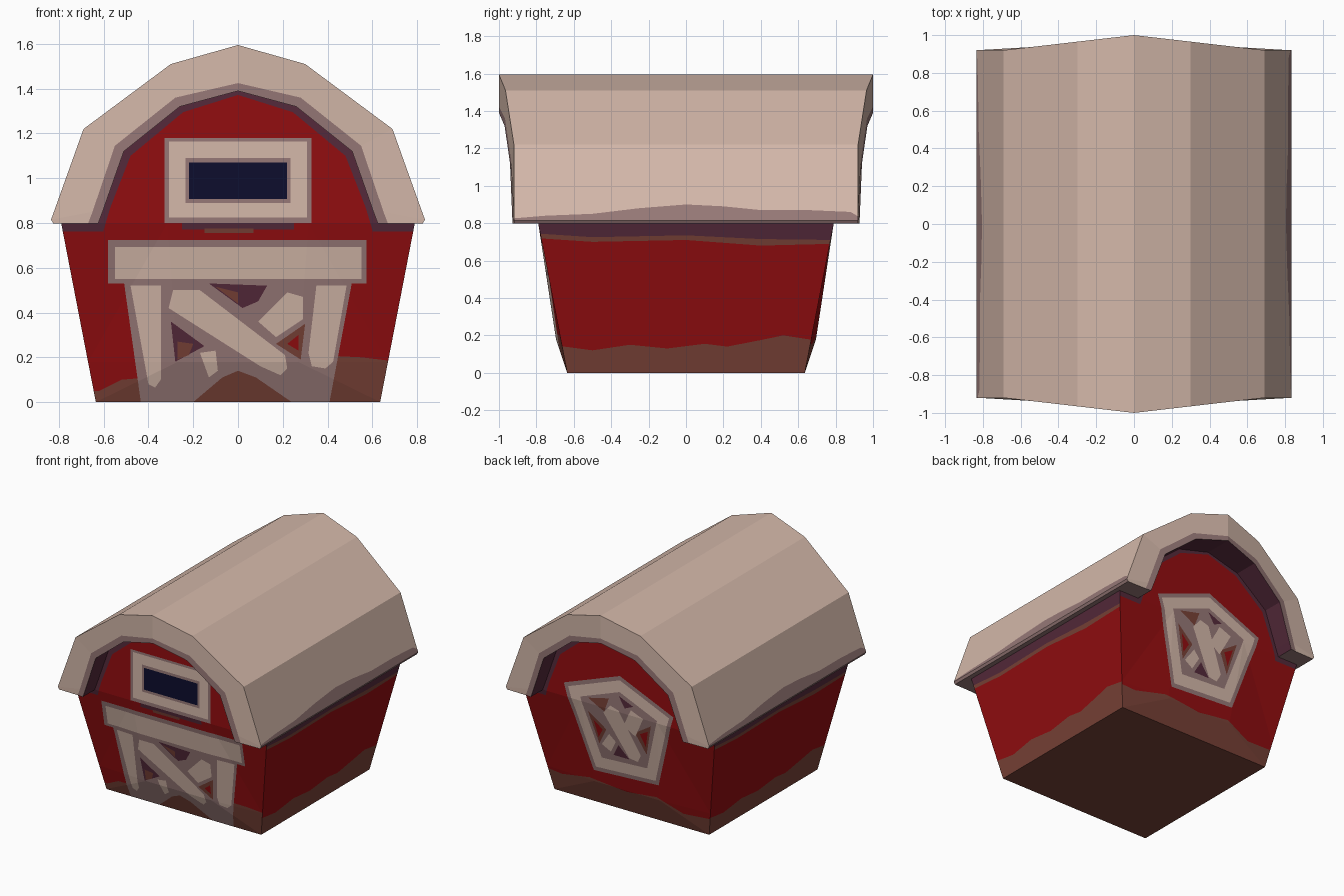
import bpy, bmesh
from mathutils import Vector

if "Cube" in bpy.data.objects:
    bpy.data.objects.remove(bpy.data.objects["Cube"])

# Flat colours
COLOURS = [("barn red", (0.29, 0.004, 0.005)), ("cream", (0.66, 0.48, 0.40)),
           ("mauve edge", (0.31, 0.19, 0.185)), ("plum shade", (0.09, 0.023, 0.043)),
           ("mud brown", (0.19, 0.054, 0.038)), ("navy glass", (0.004, 0.004, 0.026))]
RED, CREAM, MAUVE, PLUM, BROWN, NAVY = range(6)
MATS = []
for name, c in COLOURS:
    m = bpy.data.materials.new(name)
    m.diffuse_color = (*c, 1)
    m.use_nodes = True
    m.node_tree.nodes["Principled BSDF"].inputs["Base Color"].default_value = m.diffuse_color
    MATS.append(m)

FRONT, BACK = Vector((0, -1, 0)), Vector((0, 1, 0))
RIGHT, LEFT = Vector((1, 0, 0)), Vector((-1, 0, 0))


def finish(bm, name):
    me = bpy.data.meshes.new(name)
    bm.to_mesh(me)
    bm.free()
    for m in MATS:
        me.materials.append(m)
    ob = bpy.data.objects.new(name, me)
    bpy.context.collection.objects.link(ob)


def paint(bm, d, poly, mat):
    """Cut a convex polygon (u across, z up, seen from outside) into one side and colour it."""
    bm.normal_update()
    u = Vector((-d.y, d.x, 0))
    area = sum(a[0] * b[1] - b[0] * a[1] for a, b in zip(poly, poly[1:] + poly[:1]))
    if area < 0:
        poly = poly[::-1]
    pts = [u * a + Vector((0, 0, z)) for a, z in poly]
    faces = [f for f in bm.faces if f.normal.dot(d) > 0.7 and f.calc_center_median().dot(d) > 0]
    for p, q in zip(pts, pts[1:] + pts[:1]):
        n = d.cross(q - p)
        if n.length < 1e-6 or not faces:
            continue
        n.normalize()
        edges = {e for f in faces for e in f.edges}
        verts = {v for f in faces for v in f.verts}
        r = bmesh.ops.bisect_plane(bm, geom=faces + list(edges) + list(verts), dist=1e-4,
                                   plane_co=p, plane_no=n)
        faces = [g for g in r["geom"] if isinstance(g, bmesh.types.BMFace)
                 and (g.calc_center_median() - p).dot(n) > 1e-5]
    for f in faces:
        f.material_index = mat


def rect(x0, x1, z0, z1):
    return [(x0, z0), (x1, z0), (x1, z1), (x0, z1)]


def band(bm, d, line, z, mat):
    """Colour everything between a wavy line and a level z."""
    for a, b in zip(line, line[1:]):
        paint(bm, d, [a, b, (b[0], z), (a[0], z)], mat)


def scaled(poly, s, c):
    return [(c[0] + (x - c[0]) * s, c[1] + (z - c[1]) * s) for x, z in poly]


# Barn body: flared box with slightly bulging ends and arched gables
bm = bmesh.new()
rings = []
for z, c, b in [(0, .635, .635), (.18, .67, .695), (.8, .79, .79)]:
    row = [(-c, c), (-.4 * c, b), (.4 * c, b), (c, c)]
    rings.append([bm.verts.new((x, -y, z)) for x, y in row]
                 + [bm.verts.new((-x, y, z)) for x, y in row])
for lo, hi in zip(rings, rings[1:]):
    for j in range(8):
        k = (j + 1) % 8
        bm.faces.new((lo[j], lo[k], hi[k], hi[j]))
bm.faces.new(rings[0][::-1]).material_index = BROWN
half = [(.62, .86), (.53, 1.13), (.27, 1.34)]
arch = half + [(0, 1.41)] + [(-x, z) for x, z in half[::-1]]
fa, ba = [[bm.verts.new((x, y, z)) for x, z in arch] for y in (-.79, .79)]
top = rings[2]
bm.faces.new(top[:4] + fa)
bm.faces.new(top[4:] + ba[::-1])
fc, bc = [top[3]] + fa + [top[0]], [top[4]] + ba + [top[7]]
for i in range(len(fc) - 1):
    bm.faces.new((fc[i], bc[i], bc[i + 1], fc[i + 1]))
bmesh.ops.recalc_face_normals(bm, faces=bm.faces)
bmesh.ops.triangulate(bm, faces=bm.faces)

# Mud along the foot and shade under the eaves, side walls
mud = [(-.8, .15), (-.65, .14), (-.5, .12), (-.3, .15), (-.1, .13), (.1, .155), (.22, .14),
       (.4, .175), (.52, .2), (.65, .18), (.8, .16)]
for d in (RIGHT, LEFT):
    band(bm, d, mud, -.1, BROWN)
    band(bm, d, [(-.8, .72), (-.5, .70), (0, .71), (.4, .68), (.8, .69)], .9, BROWN)
    band(bm, d, [(-.8, .745), (-.5, .725), (0, .735), (.4, .715), (.8, .71)], .9, PLUM)

# Mud on front and back
band(bm, FRONT, [(-.8, .05), (-.62, .05), (-.52, .1), (-.4, .11), (.35, .21), (.55, .2), (.8, .17)], -.1, BROWN)
band(bm, BACK, [(-.8, .17), (-.55, .15), (-.3, .2), (0, .17), (.25, .2), (.45, .12), (.8, .14)], -.1, BROWN)

# Shade under the arched roof on both gables
outer_line = [(0, 1.45), (.3, 1.4), (.6, 1.15), (.66, .85), (.67, .8)]
inner_line = [(0, 1.372), (.245, 1.295), (.48, 1.1), (.57, .87), (.60, .77)]
for d in (FRONT, BACK):
    for s in (1, -1):
        for i in range(4):
            paint(bm, d, [(s * x, z) for x, z in (outer_line[i], outer_line[i + 1],
                                                  inner_line[i + 1], inner_line[i])], PLUM)
        paint(bm, d, rect(*sorted((s * .6, s * .8)), .762, .8), PLUM)

# Front window
paint(bm, FRONT, rect(-.25, .25, .77, .81), PLUM)
paint(bm, FRONT, rect(-.15, .07, .755, .775), BROWN)
for x, z0, z1, mat in [(.328, .80, 1.18, MAUVE), (.308, .825, 1.163, CREAM),
                       (.235, .89, 1.09, MAUVE), (.22, .908, 1.07, NAVY)]:
    paint(bm, FRONT, rect(-x, x, z0, z1), mat)

# Front door: posts, lintel, cross brace
door = [
    ([(-.51, .54), (.51, .54), (.39, -.1), (-.42, -.1)], MAUVE),
    ([(-.22, -.1), (-.2, 0), (-.07, .11), (0, .14), (.08, .11), (.24, 0), (.24, -.1)], BROWN),
    ([(-.48, .52), (-.345, .52), (-.345, .1), (-.37, .065), (-.40, .08)], CREAM),
    ([(.35, .52), (.485, .52), (.425, .18), (.39, .15), (.33, .16), (.315, .22)], CREAM),
    ([(-.31, .42), (-.29, .50), (-.17, .5), (.21, .21), (.22, .15), (.19, .12), (.1, .16)], CREAM),
    ([(.09, .36), (.17, .29), (.29, .37), (.29, .47), (.22, .49)], CREAM),
    ([(-.17, .22), (-.1, .23), (-.09, .14), (-.13, .11)], CREAM),
    ([(-.13, .53), (.13, .52), (.09, .45), (.02, .42)], PLUM),
    ([(-.10, .515), (0, .49), (0, .44)], BROWN),
    ([(-.3, .36), (-.15, .25), (-.28, .18)], PLUM),
    ([(-.27, .27), (-.2, .26), (-.22, .21), (-.27, .19)], BROWN),
    ([(.3, .35), (.17, .26), (.28, .19)], BROWN),
    ([(.27, .3), (.22, .26), (.27, .23)], RED),
    (rect(-.58, .575, .53, .725), MAUVE),
    (rect(-.55, .552, .55, .692), CREAM),
]
for poly, mat in door:
    paint(bm, FRONT, poly, mat)

# Back hatch: five-sided frame with a cross brace
penta = [(-.45, .90), (.01, 1.07), (.45, .88), (.275, .30), (-.26, .27)]
mid = (0, .67)
for s, mat in [(1, MAUVE), (.92, CREAM), (.70, MAUVE)]:
    paint(bm, BACK, scaled(penta, s, mid), mat)
hatch = [
    ([(-.25, .84), (-.08, .88), (-.12, .77)], BROWN),
    ([(0, .92), (.12, .87), (.05, .84)], PLUM),
    ([(-.26, .74), (-.12, .63), (-.19, .5)], BROWN),
    ([(-.22, .68), (-.15, .62), (-.19, .55)], RED),
    ([(.26, .76), (.12, .67), (.2, .52)], BROWN),
    ([(.23, .71), (.16, .67), (.2, .58)], RED),
    ([(-.08, .44), (.05, .44), (-.03, .53)], PLUM),
    ([(.03, .7), (.12, .64), (.2, .8), (.1, .84)], CREAM),
    ([(-.17, .5), (-.1, .46), (-.05, .55), (-.1, .6)], CREAM),
    ([(-.13, .76), (-.07, .83), (0, .81), (.15, .5), (.12, .44), (.05, .45)], CREAM),
]
for poly, mat in hatch:
    paint(bm, BACK, poly, mat)
finish(bm, "barn_body")

# Roof: thick faceted arch, overhanging further at the ridge
outer = [(0, 1.595), (.3, 1.51), (.69, 1.22), (.835, .815), (.825, .797)]
edge = [(0, 1.425), (.28, 1.36), (.55, 1.145), (.65, .85), (.67, .797)]
inner = [(0, 1.39), (.26, 1.32), (.51, 1.12), (.605, .85), (.625, .797)]


def end_y(x):
    return .92 + .08 * max(0, 1 - x / .69)


bm = bmesh.new()


def quad(pts, mat):
    vs = [bm.verts.new(p) for p in pts]
    bm.faces.new(vs).material_index = mat


for s in (1, -1):
    def at(p, e):
        return (s * p[0], e * end_y(p[0]), p[1])
    for i in range(4):
        for prof, mat in ((outer, CREAM if i < 3 else MAUVE), (inner, PLUM)):
            a, b = prof[i], prof[i + 1]
            quad([at(a, -1), at(b, -1), at(b, 1), at(a, 1)], mat)
        for e in (-1, 1):
            for p, q, mat in ((outer, edge, CREAM), (edge, inner, MAUVE)):
                quad([at(p[i], e), at(p[i + 1], e), at(q[i + 1], e), at(q[i], e)], mat)
    # eave soffit
    for p, q in ((outer, edge), (edge, inner)):
        quad([at(p[4], -1), at(q[4], -1), at(q[4], 1), at(p[4], 1)], MAUVE)
bmesh.ops.remove_doubles(bm, verts=bm.verts, dist=1e-4)
bmesh.ops.recalc_face_normals(bm, faces=bm.faces)
# Worn mauve strip along the eaves
for d in (RIGHT, LEFT):
    band(bm, d, [(-.93, .825), (-.75, .84), (-.5, .85), (-.25, .88), (0, .9), (.2, .89),
                 (.4, .87), (.65, .87), (.88, .86), (.93, .83)], .81, MAUVE)
finish(bm, "barn_roof")
